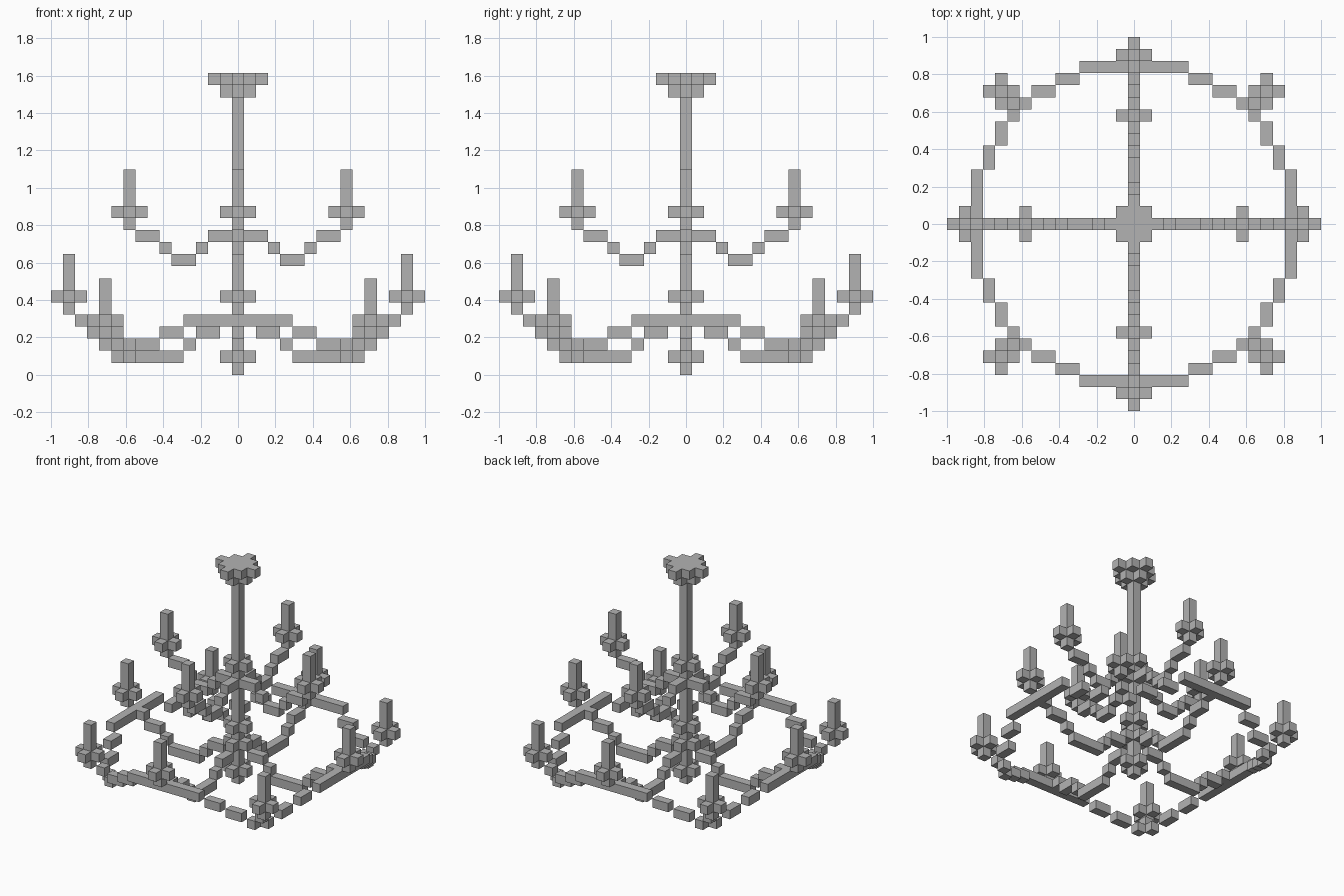
import bpy
import bmesh
from mathutils import Matrix, Vector

cube = bpy.data.objects.get("Cube")
if cube:
    bpy.data.objects.remove(cube, do_unlink=True)

U = 2 / 31  # edge length of one block

metal = bpy.data.materials.new("grey_metal")
metal.use_nodes = True
GREY = (0.45, 0.45, 0.45, 1)
metal.diffuse_color = GREY
metal.node_tree.nodes["Principled BSDF"].inputs["Base Color"].default_value = GREY


def build(name, bars, turns=0):
    """Make an object from bars of blocks (first block, last block), turned in quarters."""
    bm = bmesh.new()
    for lo, hi in bars:
        lo, hi = Vector(lo), Vector(hi)
        size = hi - lo + Vector((1, 1, 1))
        centre = (lo + hi) / 2 + Vector((0, 0, 0.5))
        place = Matrix.Translation(centre * U) @ Matrix.Diagonal((*(size * U), 1))
        bmesh.ops.create_cube(bm, size=1, matrix=place)
    spin = Matrix.Rotation(turns * 1.5707963, 4, "Z")
    bmesh.ops.transform(bm, matrix=spin, verts=bm.verts)
    mesh = bpy.data.meshes.new(name)
    bm.to_mesh(mesh)
    bm.free()
    mesh.materials.append(metal)
    obj = bpy.data.objects.new(name, mesh)
    bpy.context.collection.objects.link(obj)


def collar(x, y, z):
    """Four blocks around a central one."""
    return [((x + dx, y + dy, z),) * 2 for dx, dy in ((1, 0), (-1, 0), (0, 1), (0, -1))]


def candle(x, y, z):
    """Candle column with a cup one block above its foot."""
    return [((x, y, z), (x, y, z + 4))] + collar(x, y, z + 1)


def arm(steps):
    """Radial bars from (first x, last x, height)."""
    return [((a, 0, z), (b, 0, z)) for a, b, z in steps]


# Central pole, its collars and the ceiling plate
build("pole", [((0, 0, 0), (0, 0, 23))])
for label, z in (("bottom", 1), ("middle", 6), ("upper", 13), ("ceiling", 23)):
    build(label + "_collar", collar(0, 0, z))
plate = [((-1, -1, 24), (1, 1, 24))]
plate += [((x, y, 24),) * 2 for x, y in ((2, 0), (-2, 0), (0, 2), (0, -2))]
build("ceiling_plate", plate)

UPPER = [(1, 2, 11), (3, 3, 10), (4, 5, 9), (6, 6, 10), (7, 8, 11)]
LOWER = [(1, 1, 4), (2, 3, 3), (4, 4, 2), (5, 8, 1), (9, 9, 2), (10, 11, 3), (12, 12, 4)]

# Half of one scalloped ring side: (first y, last y, x, height)
RING = [(5, 6, 12, 3), (7, 8, 11, 2), (9, 9, 10, 1)]
ring_side = [((13, -4, 4), (13, 4, 4))]
for a, b, x, z in RING:
    ring_side += [((x, a, z), (x, b, z)), ((x, -b, z), (x, -a, z))]
ring_side.append(((10, 10, 2), (10, 10, 2)))

# Arms, ring and candles, repeated in each quarter
for turn, side in enumerate(("left", "back", "right", "front")):
    build(side + "_upper_arm", arm(UPPER), turn)
    build(side + "_upper_candle", candle(9, 0, 12), turn)
    build(side + "_lower_arm", arm(LOWER), turn)
    build(side + "_lower_candle", candle(14, 0, 5), turn)
    build(side + "_ring_side", ring_side, turn)
    build(side + "_corner_candle", candle(11, 11, 3), turn)
